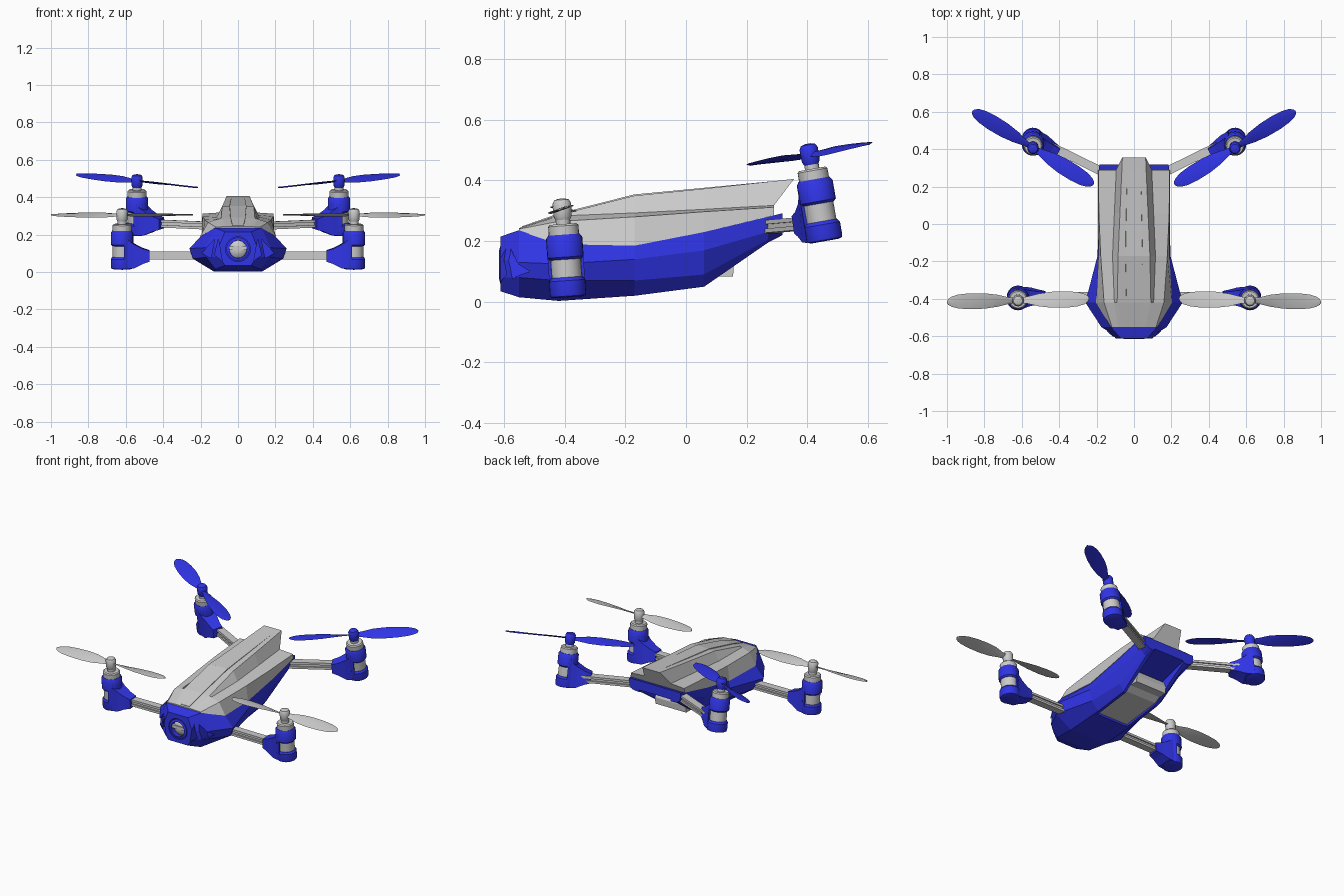
import bpy, bmesh
from math import radians, cos, sin, pi
from mathutils import Matrix, Vector

if "Cube" in bpy.data.objects:
    bpy.data.objects.remove(bpy.data.objects["Cube"])

BLUE = bpy.data.materials.new("blue_plastic")
BLUE.diffuse_color = (0.03, 0.035, 0.8, 1)
BLUE.use_nodes = True
BLUE.node_tree.nodes["Principled BSDF"].inputs["Base Color"].default_value = BLUE.diffuse_color
smooth_parts = []


def finish(name, bm, mat=None, matrix=None, mirror=False, smooth=False):
    bmesh.ops.recalc_face_normals(bm, faces=bm.faces)
    if matrix:
        bm.transform(matrix)
    me = bpy.data.meshes.new(name)
    bm.to_mesh(me)
    bm.free()
    ob = bpy.data.objects.new(name, me)
    bpy.context.collection.objects.link(ob)
    if mat:
        me.materials.append(mat)
    if mirror:
        ob.modifiers.new("mirror", 'MIRROR').use_mirror_merge = False
    if smooth:
        smooth_parts.append(ob)
    return ob


def skin(rings):
    """Closed solid through a list of equal-length rings of points."""
    bm = bmesh.new()
    vs = [[bm.verts.new(p) for p in r] for r in rings]
    n = len(vs[0])
    for a, b in zip(vs, vs[1:]):
        for i in range(n):
            j = (i + 1) % n
            bm.faces.new((a[i], a[j], b[j], b[i]))
    bm.faces.new(vs[0])
    bm.faces.new(vs[-1])
    return bm


def body_loft(sections):
    """Each section: y, then half outline (x, z, optional y shift) bottom to top."""
    rings = []
    for y, *half in sections:
        pts = [(p[0], y + (p[2] if len(p) > 2 else 0), p[1]) for p in half]
        rings.append(pts + [(-x, yy, z) for x, yy, z in reversed(pts)])
    return skin(rings)


def lathe(profile, n=24, axis_y=False):
    """Solid of revolution from (radius, height) points."""
    bm = skin([[(r * cos(2 * pi * i / n), r * sin(2 * pi * i / n), z)
                for i in range(n)] for r, z in profile])
    if axis_y:
        bm.transform(Matrix.Rotation(radians(90), 4, 'X'))
    return bm


def prism_x(profile, half):
    return skin([[(s * half, y, z) for y, z in profile] for s in (-1, 1)])


def prism_y(profile, y0, y1):
    return skin([[(x, y, z) for x, z in profile] for y in (y0, y1)])


def cut(ob, cutter):
    m = ob.modifiers.new("cut", 'BOOLEAN')
    m.operation, m.solver, m.object = 'DIFFERENCE', 'EXACT', cutter
    dg = bpy.context.evaluated_depsgraph_get()
    me = bpy.data.meshes.new_from_object(ob.evaluated_get(dg))
    ob.modifiers.clear()
    ob.data = me
    bpy.data.objects.remove(cutter)


# Lower hull, faceted
hull = finish("lower_hull", body_loft([
    (-0.612, (0.07, 0.035), (0.10, 0.08), (0.10, 0.14), (0.07, 0.215)),
    (-0.55, (0.12, 0.015), (0.17, 0.08), (0.175, 0.13), (0.125, 0.236)),
    (-0.42, (0.13, 0.003), (0.24, 0.07), (0.26, 0.125), (0.20, 0.19)),
    (-0.17, (0.13, 0.02), (0.18, 0.07), (0.195, 0.14), (0.185, 0.185)),
    (0.06, (0.13, 0.05), (0.16, 0.09), (0.187, 0.17), (0.19, 0.23)),
    (0.27, (0.135, 0.195), (0.15, 0.205), (0.18, 0.23), (0.19, 0.28)),
    (0.318, (0.135, 0.22), (0.16, 0.225), (0.18, 0.24), (0.185, 0.292))]), BLUE)

# Open belly, camera hole and side vents in the nose
cut(hull, finish("belly_cutter", prism_x(
    [(-0.2, -0.05), (-0.2, 0.06), (0.06, 0.16), (0.4, 0.255), (0.4, -0.05)], 0.112)))
cut(hull, finish("camera_cutter", lathe([(0.066, 0.56), (0.066, 0.7)], 24, True),
                 matrix=Matrix.Translation((0, 0, 0.122))))
for s in (-1, 1):
    for tri in ([(0.085, 0.06), (0.105, 0.175), (0.125, 0.09)],
                [(0.145, 0.075), (0.125, 0.175), (0.195, 0.10)]):
        cut(hull, finish("vent_cutter", prism_y(
            [(s * x, z) for x, z in tri], -0.7, -0.51)))

# Upper shell with raised spine running to an overhanging tail
finish("upper_shell", body_loft([
    (-0.55, (0.125, 0.234), (0.118, 0.24), (0.085, 0.242), (0.06, 0.243)),
    (-0.42, (0.203, 0.19), (0.16, 0.265), (0.105, 0.283), (0.09, 0.287)),
    (-0.17, (0.19, 0.185), (0.178, 0.28), (0.115, 0.293), (0.085, 0.35)),
    (0.06, (0.193, 0.23), (0.188, 0.297), (0.105, 0.305), (0.075, 0.373)),
    (0.29, (0.192, 0.285), (0.19, 0.312), (0.095, 0.318), (0.062, 0.405, 0.066))]))
# Raised strip along the spine
finish("spine_strip", body_loft([
    (-0.54, (0.03, 0.235), (0.03, 0.249)),
    (-0.42, (0.04, 0.27), (0.04, 0.291)),
    (-0.17, (0.05, 0.33), (0.045, 0.354)),
    (0.30, (0.045, 0.38), (0.035, 0.404, 0.054))]))

# Battery in the belly
finish("battery", prism_x([(-0.198, 0.03), (0.06, 0.06), (0.10, 0.083), (0.155, 0.083),
                           (0.158, 0.125), (0.14, 0.165), (-0.19, 0.1)], 0.11))

# Nose camera: ring, lens and crossbar
cam = Matrix.Translation((0, 0, 0.122))
finish("camera_ring", lathe([(0.062, 0.565), (0.062, 0.612), (0.047, 0.616),
                             (0.047, 0.585)], 24, True), BLUE, cam, smooth=True)
finish("camera_lens", lathe([(0.046, 0.57), (0.046, 0.588), (0.03, 0.60), (0.012, 0.603)],
                            24, True), None, cam, smooth=True)
finish("camera_bar", prism_y([(-0.045, 0.118), (0.045, 0.118), (0.045, 0.138),
                              (-0.045, 0.138)], -0.608, -0.58))


def arm(name, a, b):
    """Arm of two rails joined by a thinner web."""
    a, b = Vector(a), Vector(b)
    d = b - a
    bm = bmesh.new()
    for dz, wide, tall in ((0.014, 0.046, 0.014), (0, 0.03, 0.03), (-0.014, 0.046, 0.014)):
        bmesh.ops.create_cube(bm, size=1, matrix=Matrix.Translation((0, 0, dz))
                              @ Matrix.Diagonal((d.length, wide, tall, 1)))
    finish(name, bm, None, Matrix.Translation((a + b) / 2)
           @ d.to_track_quat('X', 'Z').to_matrix().to_4x4(), True)


def blade(stations, flip):
    rings = []
    for r, lead, trail, twist in stations:
        m = Matrix.Rotation(radians(twist), 3, 'X')
        pts = [(0, lead, 0), (0, 0.3 * lead, 0.005), (0, trail, 0), (0, 0.3 * lead, -0.003)]
        rings.append([m @ Vector(p) + Vector((r, 0, 0)) for p in pts])
    bm = skin(rings)
    if flip:
        bm.transform(Matrix.Rotation(pi, 4, 'Z'))
    return bm


BLADE = [(0.0, 0.014, -0.014, 24), (0.05, 0.02, -0.02, 24), (0.11, 0.036, -0.034, 20),
         (0.18, 0.045, -0.042, 15), (0.26, 0.046, -0.042, 11), (0.32, 0.04, -0.036, 9),
         (0.355, 0.03, -0.026, 8), (0.374, 0.016, -0.014, 8), (0.38, 0.004, -0.004, 8)]


def rotor(tag, base, tilt, yaw, spin, prop_mat):
    """Motor pod and propeller on the right side, mirrored to the left."""
    lean = Matrix.Translation(base) @ Matrix.Rotation(radians(tilt), 4, 'X')
    pod = lean @ Matrix.Rotation(radians(yaw), 4, 'Z')

    def add(part, bm, mat, m=pod, smooth=True):
        finish(f"{tag}_{part}", bm, mat, m, True, smooth)

    # Pod: bottom cup, can, collar, clamp around the arm
    add("motor_cup", lathe([(0.045, 0), (0.058, 0.004), (0.06, 0.012), (0.06, 0.055),
                            (0.052, 0.066)]), BLUE)
    add("motor_can", lathe([(0.05, 0.05), (0.05, 0.236), (0.044, 0.242)]), None)
    add("motor_collar", lathe([(0.052, 0.125), (0.06, 0.133), (0.06, 0.195),
                               (0.052, 0.207)]), BLUE)
    half = [radians(a) for a in range(100, 261, 16)]
    shell = [(0.06 * cos(a), 0.06 * sin(a)) for a in half]
    add("motor_shell", skin([[(x, y, z) for x, y in shell] for z in (0.03, 0.18)]), BLUE)
    add("arm_clamp", skin([
        [(-0.03, -0.052, 0.005), (-0.03, 0.052, 0.005), (-0.03, 0.052, 0.16), (-0.03, -0.052, 0.16)],
        [(-0.065, -0.05, 0.008), (-0.065, 0.05, 0.008), (-0.065, 0.042, 0.135), (-0.065, -0.042, 0.135)],
        [(-0.11, -0.04, 0.03), (-0.11, 0.04, 0.03), (-0.11, 0.034, 0.112), (-0.11, -0.034, 0.112)],
        [(-0.148, -0.032, 0.042), (-0.148, 0.032, 0.042), (-0.148, 0.03, 0.1), (-0.148, -0.03, 0.1)]]),
        BLUE, smooth=False)
    add("shaft", lathe([(0.024, 0.235), (0.024, 0.262)], 16), None)

    # Propeller: hub and two blades
    prop = lean @ Matrix.Rotation(radians(spin), 4, 'Z')
    add("propeller_hub", lathe([(0.022, 0.252), (0.03, 0.268), (0.031, 0.31), (0.024, 0.322),
                                (0.01, 0.326)], 16), prop_mat, prop)
    for i in range(2):
        add(f"propeller_blade_{i + 1}", blade(BLADE, i), prop_mat,
            prop @ Matrix.Translation((0, 0, 0.29)))


arm("front_arm", (0.18, -0.385, 0.088), (0.59, -0.39, 0.088))
arm("rear_arm", (0.14, 0.265, 0.247), (0.49, 0.437, 0.262))
rotor("front", (0.62, -0.388, 0.015), 4, 0, -1.5, None)
rotor("rear", (0.54, 0.458, 0.2), 10, 27, 31.5, BLUE)

# Smooth the round parts, keep their edges sharp
bpy.ops.object.select_all(action='DESELECT')
for ob in smooth_parts:
    ob.select_set(True)
bpy.context.view_layer.objects.active = smooth_parts[0]
bpy.ops.object.shade_smooth_by_angle(angle=radians(35))
